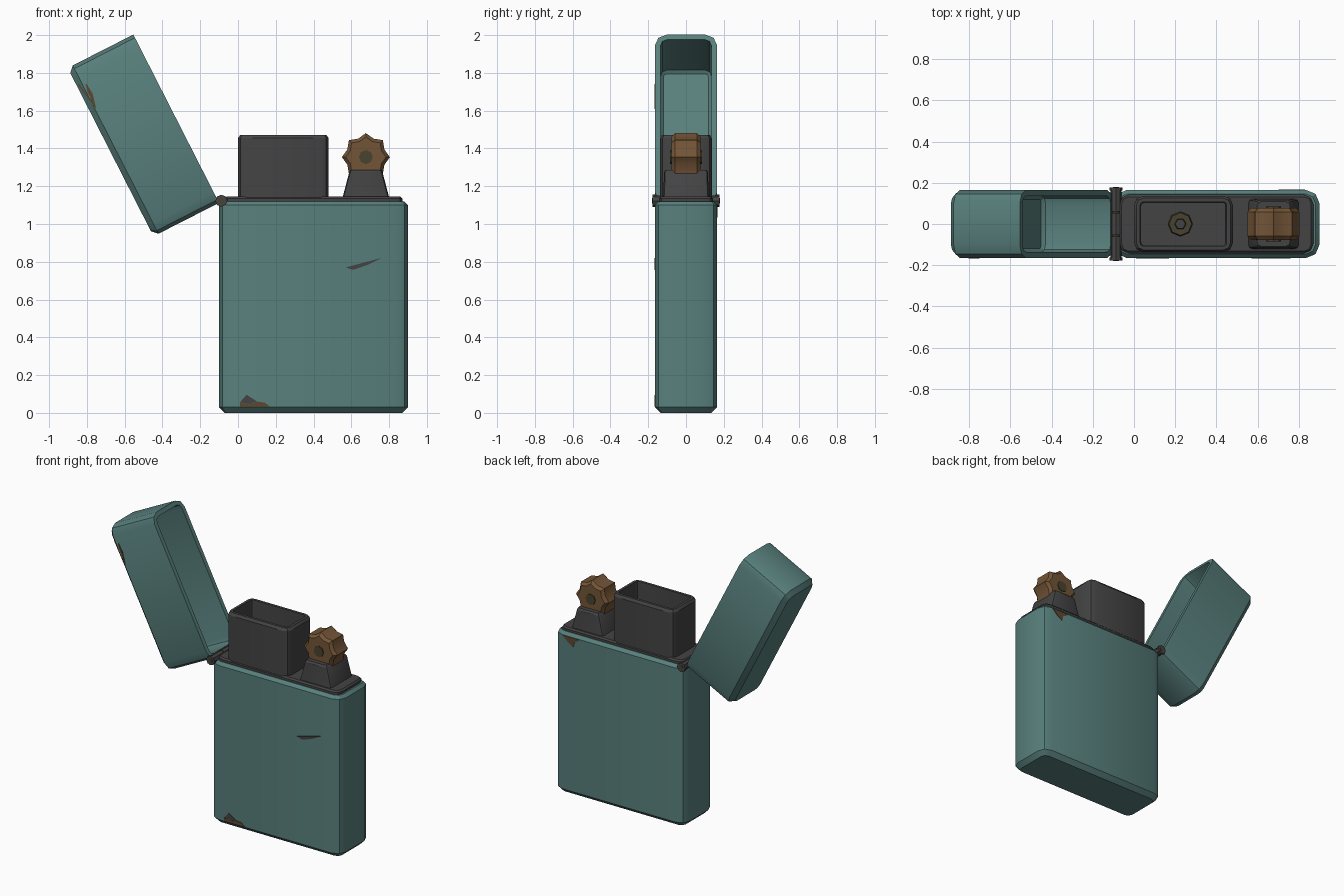
import bpy, bmesh, math
from mathutils import Matrix, Vector

cube = bpy.data.objects.get("Cube")
if cube:
    bpy.data.objects.remove(cube)


def material(name, r, g, b):
    m = bpy.data.materials.new(name)
    m.use_nodes = True
    m.diffuse_color = (r, g, b, 1)
    m.node_tree.nodes["Principled BSDF"].inputs["Base Color"].default_value = (r, g, b, 1)
    return m


TEAL = material("teal paint", 0.098, 0.216, 0.205)
STEEL = material("dark steel", 0.058, 0.057, 0.058)
BRONZE = material("worn bronze", 0.17, 0.089, 0.038)
OLIVE = material("dark brass", 0.065, 0.056, 0.028)
RUST = material("rust", 0.114, 0.064, 0.028)


def loft(name, rings, mat, matrix=Matrix()):
    """Skin a list of equal rings and close both ends."""
    bm = bmesh.new()
    loops = [[bm.verts.new(matrix @ Vector(p)) for p in ring] for ring in rings]
    n = len(loops[0])
    for a, b in zip(loops, loops[1:]):
        for i in range(n):
            j = (i + 1) % n
            bm.faces.new((a[i], a[j], b[j], b[i]))
    bm.faces.new(loops[0][::-1])
    bm.faces.new(loops[-1])
    bmesh.ops.recalc_face_normals(bm, faces=bm.faces)
    mesh = bpy.data.meshes.new(name)
    bm.to_mesh(mesh)
    bm.free()
    mesh.materials.append(mat)
    ob = bpy.data.objects.new(name, mesh)
    bpy.context.collection.objects.link(ob)
    bpy.ops.object.select_all(action="DESELECT")
    ob.select_set(True)
    bpy.context.view_layer.objects.active = ob
    bpy.ops.object.shade_smooth_by_angle(angle=math.radians(30))
    return ob


def rounded(cx, hx, hy, r, inset, z, segs=2):
    """Rounded rectangle ring, shrunk by inset, at height z."""
    hx, hy, r = hx - inset, hy - inset, max(r - inset, 0.012)
    ring = []
    for k, (sx, sy) in enumerate([(1, 1), (-1, 1), (-1, -1), (1, -1)]):
        for s in range(segs + 1):
            a = math.pi / 2 * (k + s / segs)
            ring.append((cx + sx * (hx - r) + r * math.cos(a),
                         sy * (hy - r) + r * math.sin(a), z))
    return ring


def shell(name, cx, hx, hy, r, profile, mat, matrix=Matrix()):
    return loft(name, [rounded(cx, hx, hy, r, i, z) for i, z in profile], mat, matrix)


def disc(radius, y, cx, cz, n=8):
    return [(cx + radius * math.cos(math.tau * i / n), y,
             cz + radius * math.sin(math.tau * i / n)) for i in range(n)]


def rod(name, y0, y1, radius, cx, cz, mat):
    return loft(name, [disc(radius, y0, cx, cz), disc(radius, y1, cx, cz)], mat)


# Case, and the steel insert plate on top of it
HALF_Y = 0.165
shell("case", 0.4, 0.5, HALF_Y, 0.065,
      [(0.03, 0), (0, 0.03), (0, 1.1), (0.02, 1.12)], TEAL)
shell("insert_plate", 0.4, 0.47, 0.142, 0.045,
      [(0, 1.11), (0, 1.135), (0.01, 1.145)], STEEL)

# Hollow lid swung open about the hinge
swing = Matrix.Translation((-0.1, 0, 1.112)) @ Matrix.Rotation(math.radians(-117), 4, "Y")
shell("lid", 0.5, 0.5, HALF_Y, 0.065,
      [(0.045, 0.37), (0.03, 0.355), (0.03, 0), (0, 0), (0, 0.36), (0.03, 0.39)],
      TEAL, swing)

# Hollow chimney with wick
shell("chimney", 0.24, 0.24, 0.137, 0.045,
      [(0, 1.14), (0, 1.455), (0.012, 1.472), (0.03, 1.472), (0.035, 1.2)], STEEL)
upright = Matrix.Translation((0.225, 0, 1.2)) @ Matrix.Rotation(math.pi / 2, 4, "X")
loft("wick_collar", [disc(0.06, 0, 0, 0), disc(0.055, 0.02, 0, 0)], OLIVE, upright)
loft("wick", [disc(0.03, 0.01, 0, 0, 6), disc(0.025, 0.06, 0, 0, 6)], STEEL, upright)

# Tapered wheel support
loft("wheel_support",
     [rounded(0.677, hx, hy, 0.02, 0, z)
      for hx, hy, z in [(0.123, 0.122, 1.14), (0.118, 0.12, 1.16),
                        (0.088, 0.116, 1.275), (0.08, 0.108, 1.287)]], STEEL)

# Toothed striker wheel with chamfered sides
WX, WZ = 0.677, 1.354


def toothed(scale, y):
    return [(WX + scale * r * math.cos(a), y, WZ + scale * r * math.sin(a))
            for r, a in ((0.127 if i % 2 == 0 else 0.106, math.tau * i / 16)
                         for i in range(16))]


loft("striker_wheel", [toothed(0.84, -0.078), toothed(1, -0.058),
                       toothed(1, 0.058), toothed(0.84, 0.078)], BRONZE)
rod("wheel_axle", -0.084, 0.084, 0.037, WX, WZ, OLIVE)

# Hinge knuckles on a pin
HX, HZ = -0.088, 1.123
for k in range(3):
    y = (k - 1) * 0.113
    rod(f"hinge_knuckle_{k + 1}", y - 0.053, y + 0.053, 0.027, HX, HZ, STEEL)
rod("hinge_pin", -0.172, 0.172, 0.019, HX, HZ, OLIVE)
for side, label in ((-1, "front"), (1, "back")):
    rod(f"hinge_cap_{label}", side * 0.163, side * 0.178, 0.032, HX, HZ, STEEL)
    rod(f"hinge_rivet_{label}", side * 0.17, side * 0.18, 0.015, HX, HZ, OLIVE)


# Worn patches: thin plates; a third value sinks a point along a chamfer
def patch(name, points, mat, side=-1):
    rings = [[(p[0], side * (HALF_Y + out - (p[2] if len(p) > 2 else 0)), p[1])
              for p in points] for out in (-0.003, 0.003)]
    return loft(name, rings, mat)


patch("scratch", [(0.57, 0.77), (0.61, 0.757), (0.69, 0.785), (0.76, 0.82), (0.67, 0.797)], STEEL)
patch("bottom_chip_rust", [(0.01, 0.033), (0.17, 0.033), (0.14, 0.055), (0.1, 0.06),
                           (0.06, 0.045), (0.01, 0.055)], RUST)
patch("bottom_chip_bare", [(0.01, 0.056), (0.06, 0.046), (0.1, 0.061), (0.045, 0.096)], STEEL)
patch("lid_chip", [(-0.85, 1.74, 0.022), (-0.8, 1.74), (-0.77, 1.69), (-0.75, 1.61),
                   (-0.79, 1.66, 0.005)], RUST)
patch("back_chip", [(0.83, 1.098), (0.7, 1.098), (0.74, 1.07), (0.75, 1.035), (0.79, 1.06)],
      RUST, side=1)
